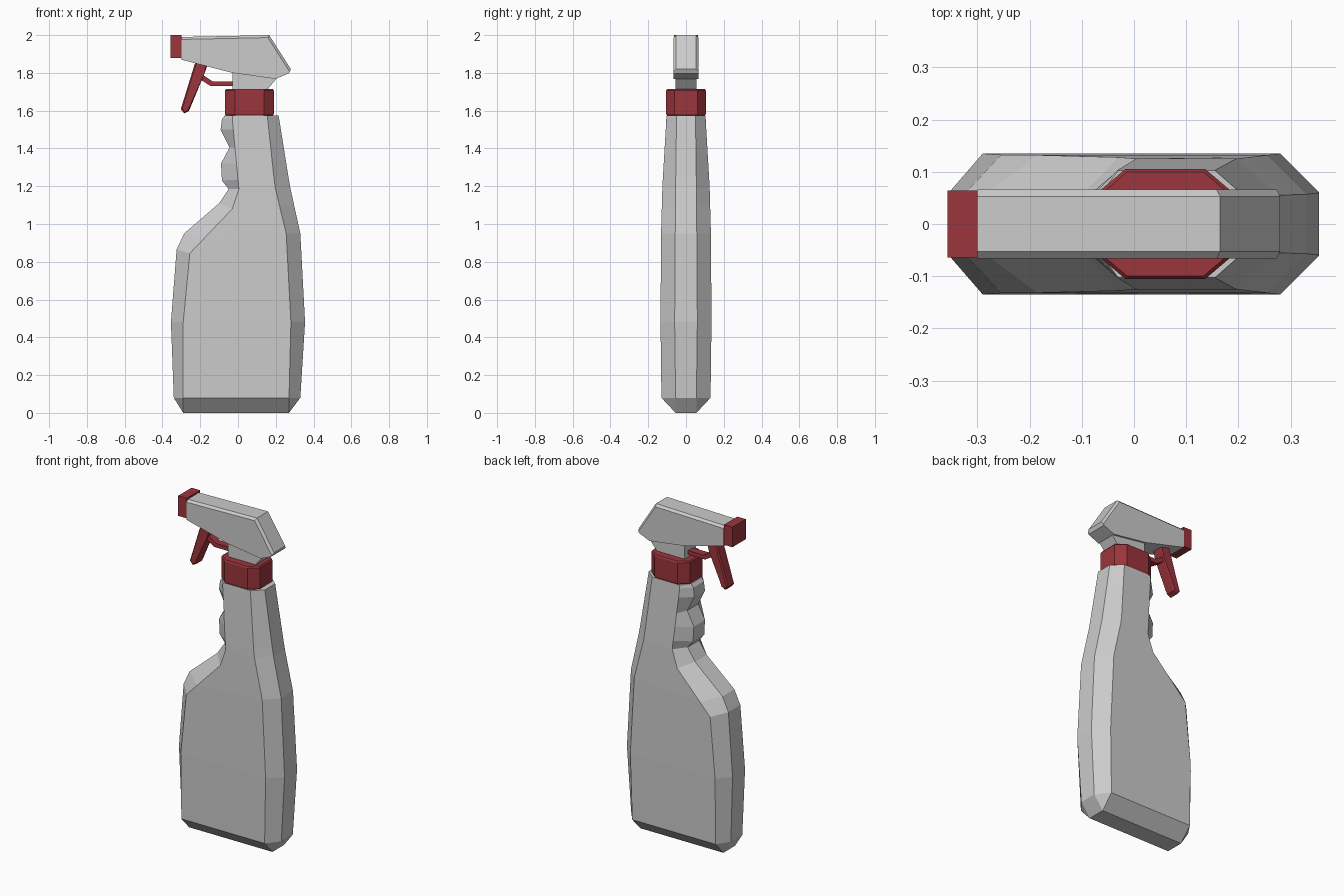
import bpy, bmesh

if "Cube" in bpy.data.objects:
    bpy.data.objects.remove(bpy.data.objects["Cube"])

red = bpy.data.materials.new("red_plastic")
red.diffuse_color = (0.33, 0.035, 0.045, 1)
red.use_nodes = True
red.node_tree.nodes["Principled BSDF"].inputs["Base Color"].default_value = red.diffuse_color


def finish(name, bm, mat=None):
    bmesh.ops.remove_doubles(bm, verts=bm.verts, dist=0.0005)
    bmesh.ops.recalc_face_normals(bm, faces=bm.faces)
    me = bpy.data.meshes.new(name)
    bm.to_mesh(me)
    bm.free()
    ob = bpy.data.objects.new(name, me)
    bpy.context.collection.objects.link(ob)
    if mat:
        me.materials.append(mat)
    return ob


def loft(name, rings, mat=None):
    bm = bmesh.new()
    vs = [[bm.verts.new(p) for p in r] for r in rings]
    n = len(vs[0])
    for a, b in zip(vs, vs[1:]):
        for i in range(n):
            j = (i + 1) % n
            bm.faces.new((a[i], a[j], b[j], b[i]))
    bm.faces.new(vs[0][::-1])
    bm.faces.new(vs[-1])
    return finish(name, bm, mat)


def octagon(lo, li, ri, ro, yc, yd):
    """Eight-sided ring; lo, li, ri, ro are (x, z) corners from left to right."""
    half = [(lo, yc), (li, yd), (ri, yd), (ro, yc)]
    return ([(p[0], -y, p[1]) for p, y in half]
            + [(p[0], y, p[1]) for p, y in reversed(half)])


def slab(name, profile, w, mat=None, bevel=0.0, test=None):
    """Extrude an xz profile to y = +-w, chamfering the long edges that pass test."""
    bm = bmesh.new()
    a = [bm.verts.new((x, -w, z)) for x, z in profile]
    b = [bm.verts.new((x, w, z)) for x, z in profile]
    n = len(a)
    bm.faces.new(a)
    bm.faces.new(b[::-1])
    for i in range(n):
        j = (i + 1) % n
        bm.faces.new((a[i], a[j], b[j], b[i]))
    if bevel:
        es = [e for e in bm.edges if e.verts[0].co.y * e.verts[1].co.y > 0
              and (test is None or all(test(v.co) for v in e.verts))]
        bmesh.ops.bevel(bm, geom=es, offset=bevel, segments=1, affect='EDGES')
    return finish(name, bm, mat)


def lerp(table, z):
    for (z0, *a), (z1, *b) in zip(table, table[1:]):
        if z <= z1:
            t = (z - z0) / (z1 - z0)
            return [p + (q - p) * t for p, q in zip(a, b)]
    return table[-1][1:]


# Bottle: right side and depth by height (z, inner x, outer x, corner y, full y)
back = [(0, .27, .27, .055, .055), (.08, .27, .33, .055, .13),
        (.48, .28, .355, .06, .135), (.95, .255, .33, .057, .132),
        (1.2, .195, .275, .055, .125), (1.575, .155, .215, .05, .103)]
# Left side with finger grip (ring z, outer x, outer z, inner x, inner z)
grip = [(0, -.29, 0, -.29, 0), (.08, -.34, .08, -.29, .08),
        (.48, -.355, .48, -.29, .48), (.86, -.325, .865, -.255, .845),
        (.95, -.285, .95, -.185, .918), (1.1, -.10, 1.11, -.03, 1.08),
        (1.19, -.05, 1.185, .005, 1.185), (1.235, -.085, 1.23, .0, 1.235),
        (1.32, -.09, 1.32, -.008, 1.32), (1.405, -.045, 1.405, -.016, 1.405),
        (1.5, -.092, 1.5, -.025, 1.5), (1.55, -.085, 1.555, -.03, 1.555),
        (1.575, -.07, 1.575, -.03, 1.575)]
rings = []
for z, xo, zo, xi, zi in grip:
    ri, ro, yc, yd = lerp(back, z)
    rings.append(octagon((xo, zo), (xi, zi), (ri, z), (ro, z), yc, yd))
loft("bottle", rings)


# Screw collar: octagon with slightly chamfered rims
def collar_ring(z, s):
    return octagon((.06 - .13 * s, z), (.06 - .077 * s, z), (.06 + .077 * s, z),
                   (.06 + .13 * s, z), .06 * s, .105 * s)


loft("collar", [collar_ring(1.575, .96), collar_ring(1.583, 1),
                collar_ring(1.707, 1), collar_ring(1.715, .95)], red)

# Sprayer head and its neck
slab("sprayer_head", [(-.30, 1.99), (.165, 2.0), (.28, 1.82), (.27, 1.798),
                      (.20, 1.768), (-.03, 1.80), (-.30, 1.87)], .066,
     bevel=.013, test=lambda c: c.z > 1.81 and not (c.x < 0 and c.z < 1.9))
slab("sprayer_neck", [(-.03, 1.70), (.145, 1.70), (.20, 1.765), (.20, 1.79),
                      (-.03, 1.82)], .055)

# Nozzle
slab("nozzle", [(-.357, 1.878), (-.30, 1.878), (-.30, 2.0), (-.357, 2.0)], .064, red)

# Trigger and push rod
slab("trigger", [(-.225, 1.86), (-.16, 1.845), (-.18, 1.79), (-.26, 1.598),
                 (-.285, 1.586), (-.303, 1.608)], .035, red, bevel=.007)
slab("push_rod", [(-.195, 1.785), (-.18, 1.785), (-.135, 1.755), (-.02, 1.755),
                  (-.02, 1.73), (-.145, 1.73), (-.20, 1.765)], .022, red)
